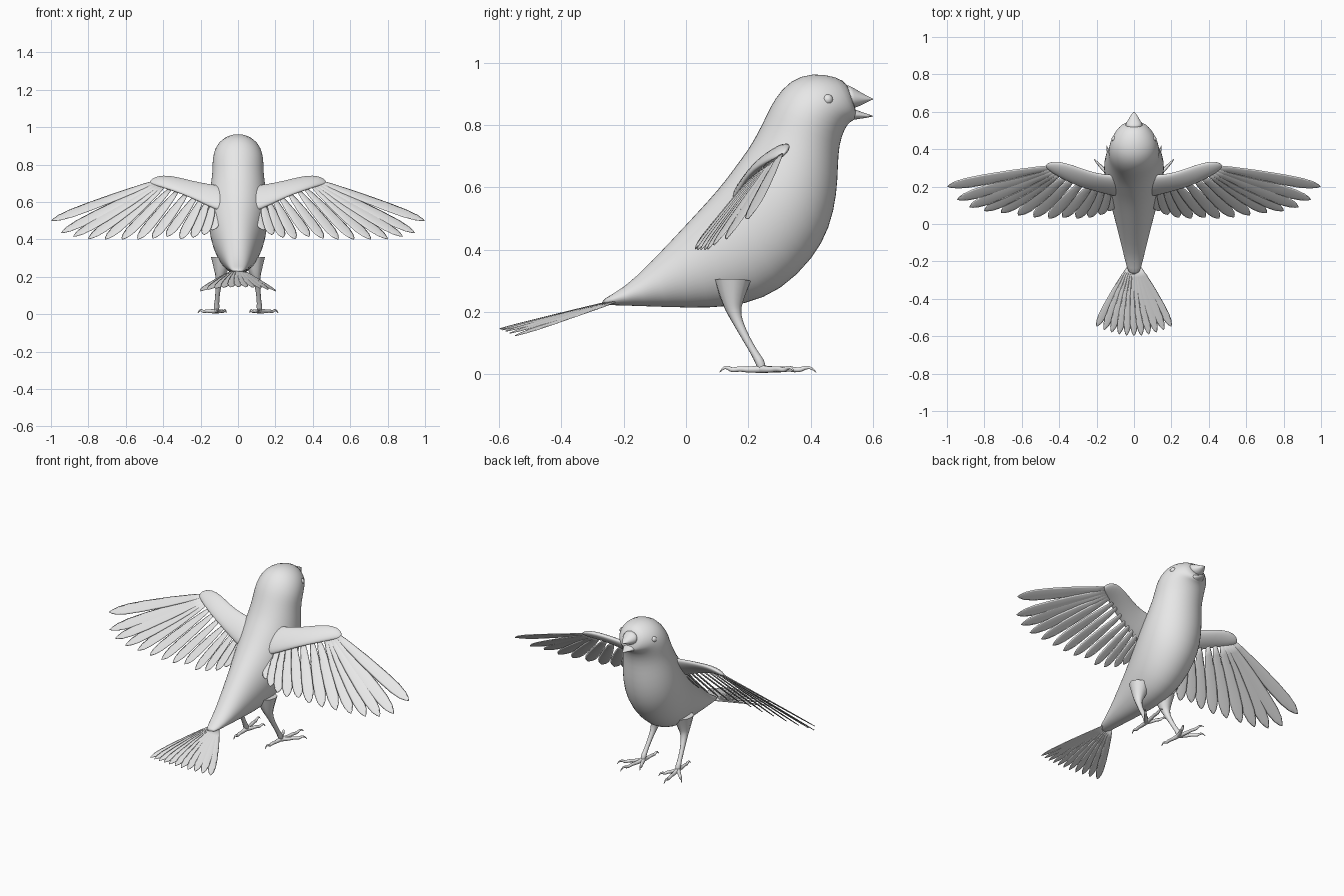
import bpy, bmesh, math
from mathutils import Vector as V

if "Cube" in bpy.data.objects:
    bpy.data.objects.remove(bpy.data.objects["Cube"])

grey = bpy.data.materials.new("plain light grey")
grey.diffuse_color = (0.8, 0.8, 0.8, 1)
grey.use_nodes = True
grey.node_tree.nodes["Principled BSDF"].inputs["Base Color"].default_value = grey.diffuse_color


def finish(name, bm, subsurf=0, mirror=False):
    bmesh.ops.recalc_face_normals(bm, faces=bm.faces)
    for f in bm.faces:
        f.smooth = True
    me = bpy.data.meshes.new(name)
    bm.to_mesh(me)
    bm.free()
    me.materials.append(grey)
    ob = bpy.data.objects.new(name, me)
    bpy.context.collection.objects.link(ob)
    if mirror:
        ob.modifiers.new("mirror", "MIRROR").use_mirror_merge = False
    if subsurf:
        m = ob.modifiers.new("smooth", "SUBSURF")
        m.levels = m.render_levels = subsurf
    return ob


def loft(bm, sections, n):
    """Skin ellipses, each given as centre, half-axis a, half-axis b."""
    rings = []
    for c, a, b in sections:
        angs = [2 * math.pi * i / n for i in range(n)]
        rings.append([bm.verts.new(c + a * math.cos(t) + b * math.sin(t)) for t in angs])
    for r, s in zip(rings, rings[1:]):
        for i in range(n):
            bm.faces.new((r[i], r[(i + 1) % n], s[(i + 1) % n], s[i]))
    bm.faces.new(rings[0][::-1])
    bm.faces.new(rings[-1])


def side_loft(name, stations, n=24, subsurf=1):
    """Symmetric form from (top y, top z, bottom y, bottom z, half width)."""
    bm = bmesh.new()
    secs = []
    for ty, tz, by, bz, w in stations:
        top, bot = V((0, ty, tz)), V((0, by, bz))
        secs.append(((top + bot) / 2, V((w, 0, 0)), (top - bot) / 2))
    loft(bm, secs, n)
    return finish(name, bm, subsurf)


def tube(name, pts):
    """Mirrored round limb through (x, y, z, radius) points."""
    cu = bpy.data.curves.new(name, "CURVE")
    cu.dimensions = "3D"
    cu.bevel_depth = 1
    cu.bevel_resolution = 3
    cu.use_fill_caps = True
    sp = cu.splines.new("NURBS")
    sp.points.add(len(pts) - 1)
    for p, (x, y, z, r) in zip(sp.points, pts):
        p.co = (x, y, z, 1)
        p.radius = r
    sp.use_endpoint_u = True
    sp.order_u = 3
    sp.resolution_u = 5
    cu.materials.append(grey)
    ob = bpy.data.objects.new(name, cu)
    bpy.context.collection.objects.link(ob)
    ob.modifiers.new("mirror", "MIRROR").use_mirror_merge = False


BLADE = [(0, .3), (.15, .6), (.4, .88), (.65, 1), (.82, .95), (.92, .7), (.975, .35), (1, .04)]


def feather(bm, root, tip, half_width, normal, tilt=0.0, thick=.004):
    """Thin leaf-shaped blade with a soft central ridge."""
    axis = tip - root
    side = axis.cross(normal).normalized()
    up = side.cross(axis).normalized()
    s = side * math.cos(tilt) + up * math.sin(tilt)
    u = up * math.cos(tilt) - side * math.sin(tilt)
    loft(bm, [(root + axis * t, s * half_width * w, u * thick * (1.1 - .6 * t))
              for t, w in BLADE], 8)


def pick(table, x):
    """Linear interpolation in a list of (key, vector)."""
    for (a, p), (b, q) in zip(table, table[1:]):
        if x <= b:
            return V(p).lerp(V(q), (x - a) / (b - a))
    return V(table[-1][1])


# body with neck and head
side_loft("body", [
    (-.275, .238, -.27, .222, .028), (-.2, .275, -.2, .221, .047),
    (-.115, .357, -.06, .215, .074), (.01, .492, .08, .211, .108),
    (.075, .563, .19, .222, .133), (.125, .622, .305, .266, .153),
    (.168, .682, .41, .37, .163), (.198, .722, .464, .47, .160),
    (.222, .762, .486, .58, .150), (.243, .802, .489, .67, .140),
    (.260, .837, .492, .735, .137), (.283, .884, .510, .79, .137),
    (.332, .945, .530, .812, .124), (.405, .969, .540, .815, .106),
    (.482, .957, .546, .822, .078), (.527, .930, .550, .828, .050)])

# open beak
side_loft("upper_beak", [(.505, .938, .525, .85, .055), (.535, .922, .548, .856, .042),
                         (.565, .903, .572, .868, .025), (.590, .890, .592, .879, .010),
                         (.601, .885, .601, .882, .002)], 16)
side_loft("lower_beak", [(.505, .86, .515, .812, .05), (.54, .852, .545, .818, .036),
                         (.57, .840, .572, .822, .020), (.592, .833, .592, .826, .009),
                         (.601, .830, .601, .828, .002)], 16)

# eyes
bm = bmesh.new()
bmesh.ops.create_uvsphere(bm, u_segments=16, v_segments=10, radius=.017)
bmesh.ops.translate(bm, verts=bm.verts, vec=(.103, .455, .882))
finish("eyes", bm, mirror=True)

# wing arms: x, front edge y z, rear edge y z, half thickness
bm = bmesh.new()
secs = []
for x, fy, fz, ry, rz, t in [(.05, .26, .68, .14, .54, .03), (.12, .26, .69, .155, .56, .026),
                             (.20, .268, .702, .175, .60, .022), (.29, .300, .724, .20, .64, .020),
                             (.37, .328, .742, .235, .668, .019), (.43, .334, .738, .270, .686, .017),
                             (.46, .325, .722, .292, .695, .010), (.47, .316, .712, .303, .701, .004)]:
    f, r = V((x, fy, fz)), V((x, ry, rz))
    secs.append(((f + r) / 2, (f - r) / 2, V((0, -.73, .68)) * t))
loft(bm, secs, 16)
finish("wing_arms", bm, subsurf=1, mirror=True)

# wing feathers, fanned from the wrist inward to the body
ROOTS = [(0, (.42, .312, .712)), (4, (.39, .275, .69)), (6, (.32, .245, .665)),
         (8, (.22, .215, .64)), (12, (.10, .19, .59))]
TIPS = [(.997, .20, .50), (.945, .13, .435), (.88, .09, .415), (.80, .07, .402),
        (.71, .06, .40), (.62, .048, .40), (.535, .037, .40), (.455, .03, .405),
        (.38, .035, .415), (.305, .03, .402), (.24, .035, .41), (.18, .05, .425),
        (.135, .07, .45)]
normal = V((.08, -.74, .66))
bm = bmesh.new()
for i, tip in enumerate(TIPS):
    lift = normal * (.006 - .001 * i)
    feather(bm, pick(ROOTS, i) + lift, V(tip), .036 - .0006 * i, normal, .16)
finish("wing_feathers", bm, mirror=True)

# tail fan
bm = bmesh.new()
for i in range(11):
    k = (i - 5) / 5
    root = V((.03 * k, -.23, .232 + .004 * (1 - abs(k))))
    tip = V((.2 * k, -.598 + .05 * k * k, .146 - .022 * k * k))
    feather(bm, root, tip, .023, V((.1 * k, -.25, 1)), .15, .003)
finish("tail_feathers", bm)

# legs
tube("legs", [(.085, .15, .30, .06), (.092, .148, .235, .036), (.10, .158, .185, .018),
              (.108, .19, .12, .0125), (.113, .222, .065, .012), (.115, .240, .035, .016),
              (.115, .245, .014, .012)])

# toes, each ending in a curved claw
for name, tx, ty in [("outer_toes", .215, .348), ("middle_toes", .145, .418),
                     ("inner_toes", .062, .350), ("rear_toes", .105, .108)]:
    a, b = V((.115, .24, .017)), V((tx, ty, .017))
    p = [(0, .0, .013), (.3, -.003, .0095), (.5, .001, .009), (.7, -.004, .008),
         (.8, .005, .0065), (.92, .004, .004), (1, -.011, .001)]
    tube(name, [(*(a.lerp(b, t) + V((0, 0, h))), r) for t, h, r in p])
